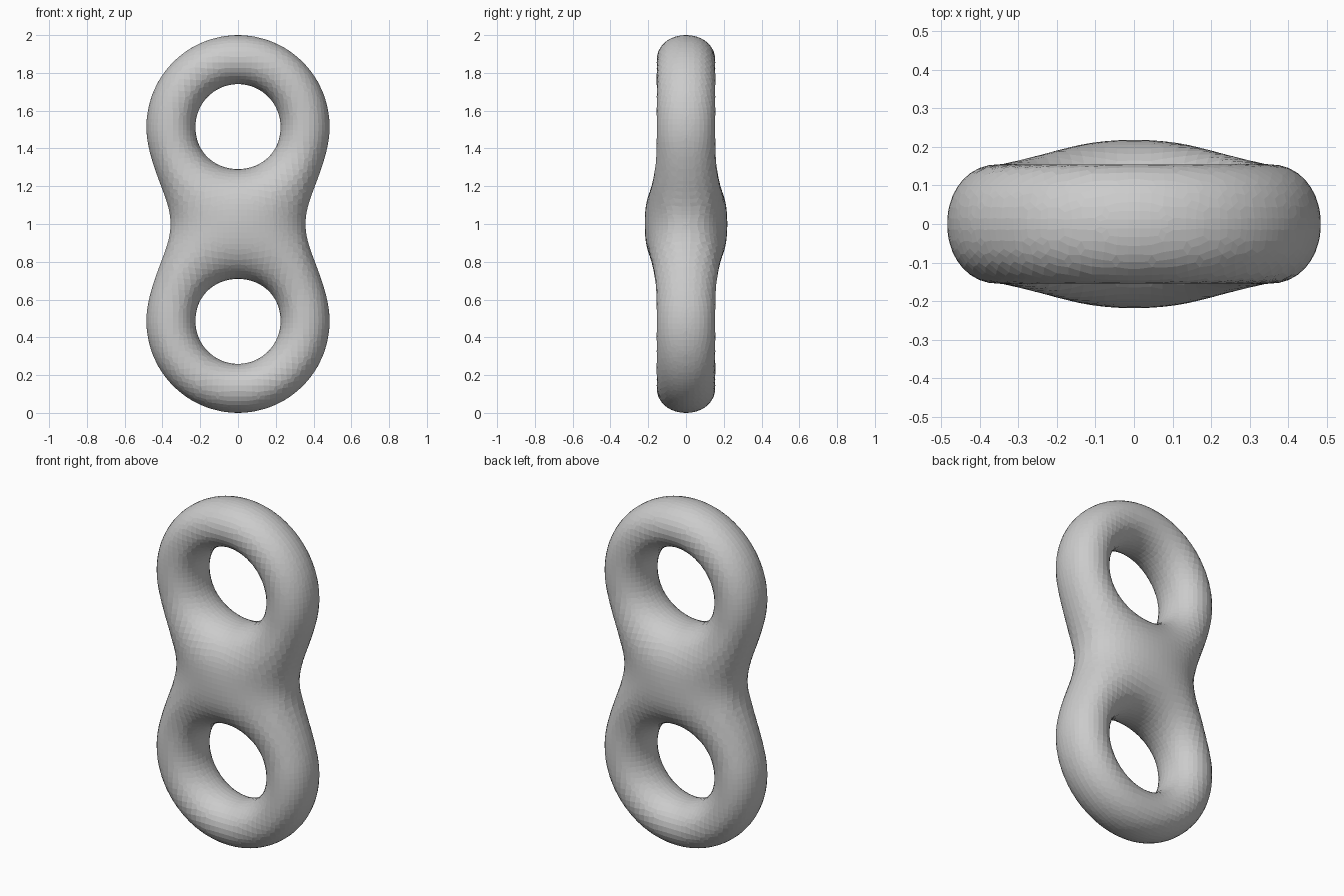
import bpy, bmesh
from math import hypot
from mathutils import Vector

if "Cube" in bpy.data.objects:
    bpy.data.objects.remove(bpy.data.objects["Cube"])

C, R, TUBE = 0.515, 0.355, 0.13   # ring centre offset, ring radius, tube radius


def ring(x, y, z):
    # distance to a ring centred at z = C, tube slightly deeper than wide
    rad = hypot(x, z - C)
    down = max(0.0, (C - z) / max(rad, 1e-6))
    dr = rad - R - 0.015 * down ** 2
    q = max(hypot(dr, y), 1e-6)
    return q - TUBE - 0.025 * (y / q) ** 2


def field(p):
    # smooth blend of the two rings
    a, b = ring(p.x, p.y, p.z), ring(p.x, p.y, -p.z)
    k = 0.46 + 0.07 * min(1.0, (p.x / 0.34) ** 2)
    h = max(k - abs(a - b), 0.0) / k
    return min(a, b) - h * h * k / 4


def project(v):
    e = 1e-4
    f = field(v.co)
    g = Vector([(field(v.co + d) - field(v.co - d)) / (2 * e)
                for d in (Vector((e, 0, 0)), Vector((0, e, 0)), Vector((0, 0, e)))])
    step = g * (-f / max(g.length_squared, 0.1))
    if step.length > 0.04:
        step *= 0.04 / step.length
    v.co += step


# rough two-ring body fused with a central pad
parts = []
for s in (1, -1):
    bpy.ops.mesh.primitive_torus_add(major_radius=R, minor_radius=TUBE, major_segments=64,
                                     minor_segments=24, location=(0, 0, s * C),
                                     rotation=(1.5707963, 0, 0))
    parts.append(bpy.context.object)
bpy.ops.mesh.primitive_uv_sphere_add(radius=1, segments=32, ring_count=16)
bpy.context.object.scale = (0.3, 0.18, 0.25)
parts.append(bpy.context.object)
for o in parts:
    o.select_set(True)
bpy.ops.object.join()
body = bpy.context.object
body.name = "double_ring_body"
bpy.ops.object.transform_apply(location=True, rotation=True, scale=True)
mod = body.modifiers.new("fuse", 'REMESH')
mod.mode = 'VOXEL'
mod.voxel_size = 0.03
bpy.ops.object.modifier_apply(modifier=mod.name)

# relax the skin onto the blended surface
bm = bmesh.new()
bm.from_mesh(body.data)
for i in range(14):
    if i < 9:
        bmesh.ops.smooth_vert(bm, verts=bm.verts, factor=0.5,
                              use_axis_x=True, use_axis_y=True, use_axis_z=True)
    for v in bm.verts:
        project(v)
bmesh.ops.translate(bm, verts=bm.verts, vec=(0, 0, 1))
bmesh.ops.recalc_face_normals(bm, faces=bm.faces)
bm.to_mesh(body.data)
bm.free()
body.data.shade_flat()
